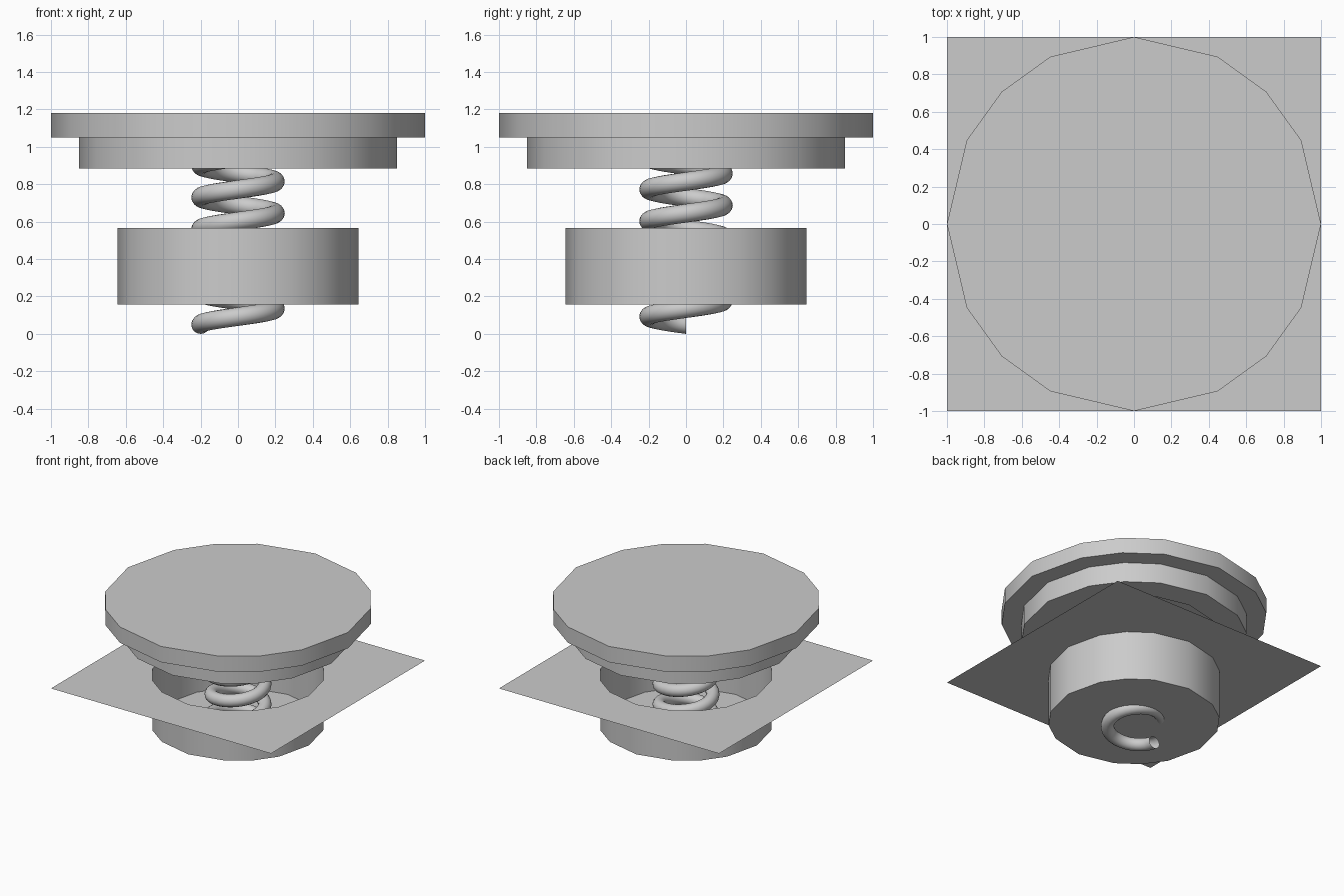
import bpy, bmesh
from math import sin, cos, pi, hypot, radians

if "Cube" in bpy.data.objects:
    bpy.data.objects.remove(bpy.data.objects["Cube"])

# 16 points around a 4x4 square; pushed to a radius they give the rounded outline
SQUARE = [(1, 0), (1, .5), (1, 1), (.5, 1), (0, 1), (-.5, 1), (-1, 1), (-1, .5),
          (-1, 0), (-1, -.5), (-1, -1), (-.5, -1), (0, -1), (.5, -1), (1, -1), (1, -.5)]


def ring(r, z):
    return [(r * x / hypot(x, y), r * y / hypot(x, y), z) for x, y in SQUARE]


def loft(name, rings, cap_start=False, cap_end=False, fix_normals=False):
    """Skin a list of equal-length closed loops."""
    bm = bmesh.new()
    loops = [[bm.verts.new(p) for p in r] for r in rings]
    n = len(loops[0])
    for a, b in zip(loops, loops[1:]):
        for i in range(n):
            j = (i + 1) % n
            bm.faces.new((a[i], a[j], b[j], b[i]))
    if cap_start:
        bm.faces.new(loops[0][::-1])
    if cap_end:
        bm.faces.new(loops[-1])
    if fix_normals:
        bmesh.ops.recalc_face_normals(bm, faces=bm.faces)
    mesh = bpy.data.meshes.new(name)
    bm.to_mesh(mesh)
    bm.free()
    obj = bpy.data.objects.new(name, mesh)
    bpy.context.collection.objects.link(obj)
    bpy.ops.object.select_all(action='DESELECT')
    obj.select_set(True)
    bpy.context.view_layer.objects.active = obj
    bpy.ops.object.shade_smooth_by_angle(angle=radians(32))
    return obj


# Stepped button cap with a recess underneath
loft("button_cap", [ring(1, 1.18), ring(1, 1.05), ring(.85, 1.05), ring(.85, .885),
                    ring(.645, .885), ring(.645, 1.05)],
     cap_start=True, cap_end=True, fix_normals=True)

# Thin square plate with a sunken cup
loft("base_plate_and_cup", [[(x, y, .567) for x, y in SQUARE],
                            ring(.645, .567), ring(.645, .157)], cap_end=True)

# Coil spring: open-ended round wire, six turns
TURNS, STEPS, PITCH, COIL, WIRE, SIDES = 6, 32, .17, .2, .05, 16
coil = []
for s in range(TURNS * STEPS + 1):
    a = pi + 2 * pi * s / STEPS
    z = WIRE + PITCH * s / STEPS
    coil.append([((COIL + WIRE * cos(t)) * cos(a), (COIL + WIRE * cos(t)) * sin(a),
                  z + WIRE * sin(t))
                 for t in (2 * pi * k / SIDES for k in range(SIDES))])
loft("spring", coil, fix_normals=True)
